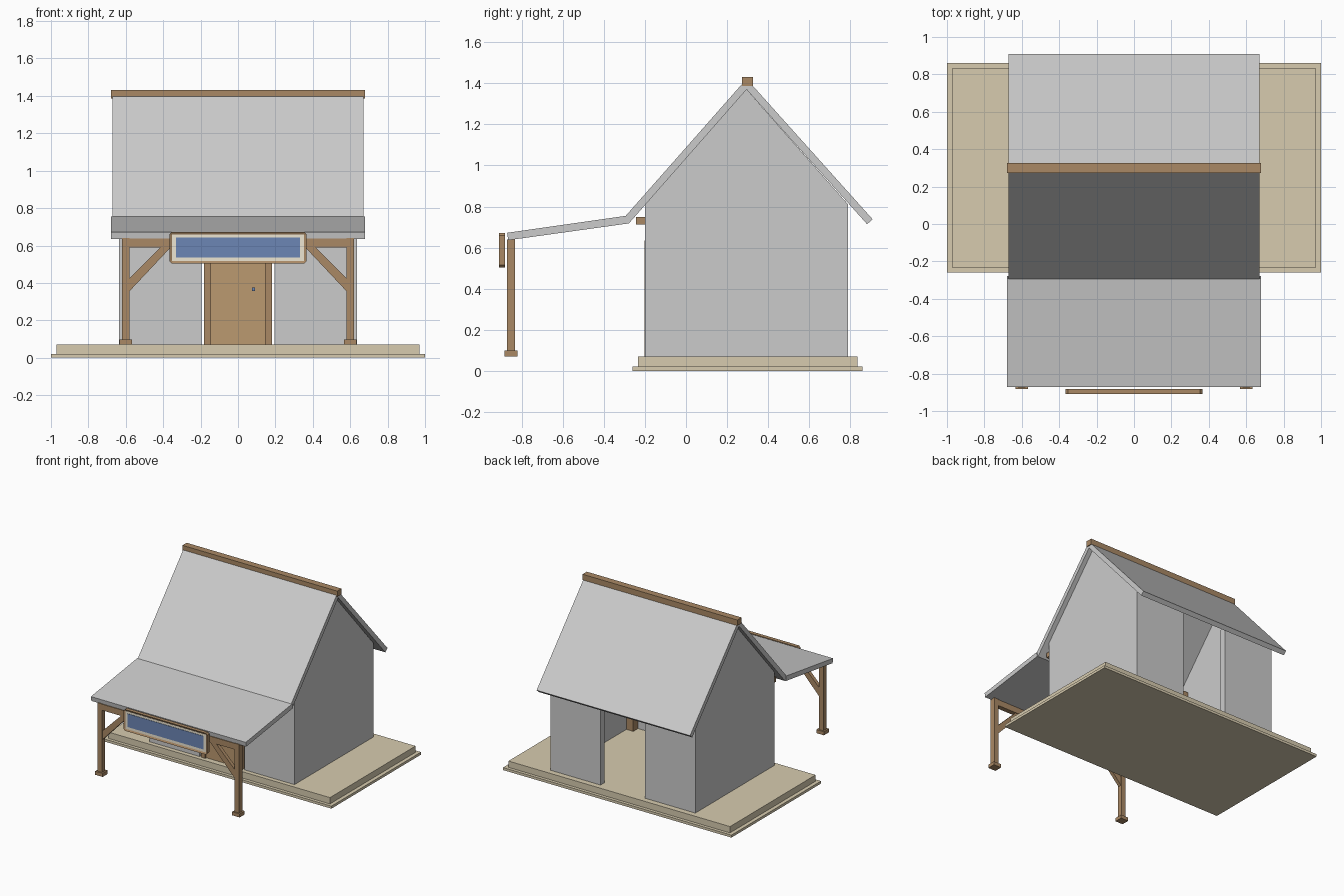
import bpy, bmesh
from mathutils import Vector

if "Cube" in bpy.data.objects:
    bpy.data.objects.remove(bpy.data.objects["Cube"])


def material(name, rgb):
    m = bpy.data.materials.new(name)
    m.diffuse_color = (*rgb, 1)
    m.use_nodes = True
    m.node_tree.nodes["Principled BSDF"].inputs["Base Color"].default_value = m.diffuse_color
    return m


WOOD = material("timber", (0.40, 0.25, 0.13))
DOOR = material("door_wood", (0.50, 0.32, 0.16))
STONE = material("pale_stone", (0.68, 0.60, 0.43))
CREAM = material("cream", (0.85, 0.79, 0.65))
BLUE = material("blue", (0.15, 0.24, 0.46))


def prism(name, pts, axis, a, b, mat=None, inset=None):
    """Extrude a 2D profile along an axis; optionally sink a panel into the first cap."""
    place = {"x": lambda u, v, w: (w, u, v),
             "y": lambda u, v, w: (u, w, v),
             "z": lambda u, v, w: (u, v, w)}[axis]
    bm = bmesh.new()
    lo = [bm.verts.new(place(u, v, a)) for u, v in pts]
    hi = [bm.verts.new(place(u, v, b)) for u, v in pts]
    cap = bm.faces.new(lo)
    bm.faces.new(hi[::-1])
    n = len(pts)
    for i in range(n):
        j = (i + 1) % n
        bm.faces.new((lo[j], lo[i], hi[i], hi[j]))
    bmesh.ops.recalc_face_normals(bm, faces=bm.faces)
    if inset:
        bmesh.ops.inset_region(bm, faces=[cap], thickness=inset[0])
        bmesh.ops.translate(bm, verts=cap.verts, vec=-cap.normal * inset[1])
    me = bpy.data.meshes.new(name)
    bm.to_mesh(me)
    bm.free()
    ob = bpy.data.objects.new(name, me)
    bpy.context.collection.objects.link(ob)
    if mat:
        me.materials.append(mat)
    return ob


def box(name, x0, x1, y0, y1, z0, z1, mat=None):
    return prism(name, [(x0, y0), (x1, y0), (x1, y1), (x0, y1)], "z", z0, z1, mat)


# Stepped base
box("base_lower", -1, 1, -0.26, 0.86, 0, 0.02, STONE)
box("base_upper", -0.97, 0.97, -0.235, 0.835, 0.02, 0.07, STONE)

for s, side in ((-1, "left"), (1, "right")):
    # C-shaped half of the walls, leaving the front and back openings
    outline = [(0.195, -0.2), (0.635, -0.2), (0.635, 0.79), (0.195, 0.79),
               (0.195, 0.74), (0.585, 0.74), (0.585, -0.15), (0.195, -0.15)]
    prism(f"{side}_wall", [(s * x, y) for x, y in outline], "z", 0.07, 0.81)
    prism(f"{side}_gable", [(-0.2, 0.81), (0.79, 0.81), (0.295, 1.37)], "x", s * 0.585, s * 0.635)
    # Inside corner posts
    for y, end in ((-0.12, "front"), (0.71, "back")):
        x = s * 0.555
        box(f"{end}_{side}_corner_post", x - 0.03, x + 0.03, y - 0.03, y + 0.03, 0.07, 0.8, WOOD)
    # Porch post, foot and diagonal brace
    x = s * 0.6
    box(f"{side}_porch_post", x - 0.02, x + 0.02, -0.873, -0.832, 0.095, 0.64, WOOD)
    box(f"{side}_post_foot", x - 0.033, x + 0.033, -0.883, -0.82, 0.07, 0.098, WOOD)
    brace = [(0.59, 0.345), (0.355, 0.595), (0.41, 0.595), (0.59, 0.415)]
    prism(f"{side}_porch_brace", [(s * u, v) for u, v in brace], "y", -0.866, -0.838, WOOD)
    # Door jamb
    box(f"{side}_door_jamb", s * 0.145, s * 0.182, -0.203, -0.15, 0.07, 0.6, WOOD)

# Door, lintel and knob
box("door", -0.145, 0.145, -0.19, -0.16, 0.07, 0.6, DOOR)
box("door_lintel", -0.182, 0.182, -0.203, -0.15, 0.6, 0.635, WOOD)
box("door_knob", 0.074, 0.092, -0.202, -0.19, 0.357, 0.375, BLUE)

# Main roof, ridge beam and porch roof
prism("main_roof", [(-0.278, 0.718), (0.295, 1.37), (0.882, 0.714),
                    (0.909, 0.738), (0.295, 1.422), (-0.296, 0.752)], "x", -0.672, 0.672)
box("ridge_beam", -0.678, 0.678, 0.273, 0.326, 1.387, 1.432, WOOD)
prism("porch_roof", [(-0.278, 0.718), (-0.29, 0.755), (-0.871, 0.672), (-0.866, 0.636)],
      "x", -0.678, 0.678)

# Porch beams
box("porch_front_beam", -0.62, 0.62, -0.872, -0.834, 0.59, 0.638, WOOD)
box("wall_ledger_beam", -0.62, 0.62, -0.243, -0.195, 0.712, 0.75, WOOD)

# Hanging sign with clipped corners and a sunken panel
w, z0, z1, c = 0.366, 0.503, 0.672, 0.012
half = [(w - c, z0), (w, z0 + c), (w, z1 - c), (w - c, z1)]
prism("sign_frame", half + [(-u, v) for u, v in half[::-1]], "y", -0.91, -0.881, WOOD, (0.017, 0.008))
box("sign_border", -0.352, 0.352, -0.904, -0.895, 0.517, 0.658, CREAM)
box("sign_panel", -0.332, 0.332, -0.907, -0.895, 0.537, 0.642, BLUE)
